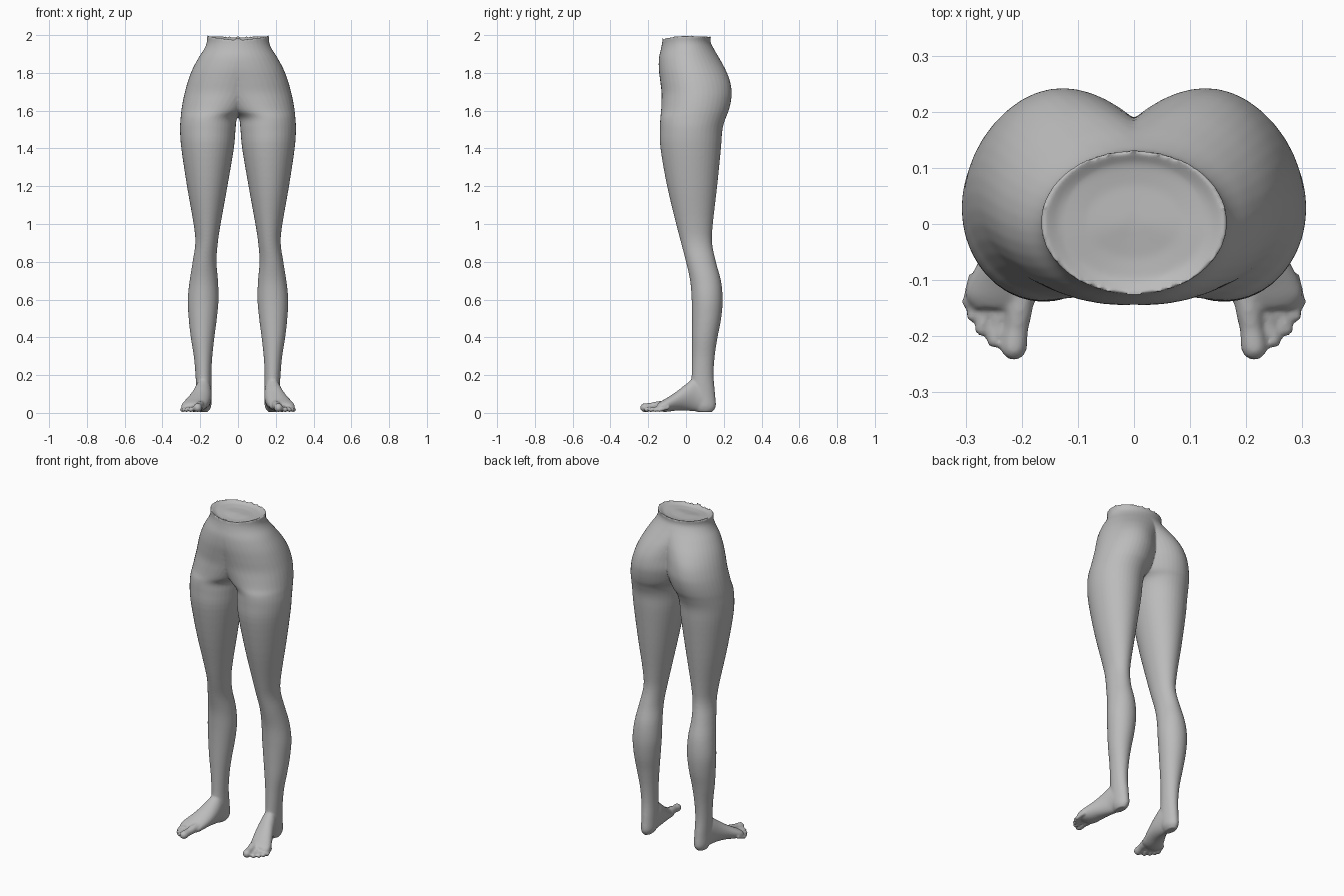
import bpy
import bmesh
from math import cos, sin, pi, sqrt
from mathutils import Vector

old_cube = bpy.data.objects.get("Cube")
if old_cube:
    bpy.data.objects.remove(old_cube, do_unlink=True)

SIDES = 40

# Leg sections from heel to upper thigh: height, inner x, outer x, front y, back y
LEG = [
    (.005, .16, .205, .06, .14), (.035, .142, .217, .04, .158),
    (.1, .14, .22, .025, .154), (.2, .141, .225, .03, .146),
    (.3, .136, .234, .032, .152), (.4, .125, .25, .032, .167),
    (.5, .112, .261, .032, .186), (.6, .103, .266, .03, .194),
    (.7, .106, .256, .022, .185), (.8, .114, .24, .0, .158),
    (.9, .107, .226, -.026, .138), (1.0, .092, .235, -.052, .142),
    (1.2, .056, .27, -.1, .165), (1.4, .022, .3, -.135, .185),
    (1.5, .013, .307, -.138, .193),
]
# Hip sections: height, inner x at front, inner x at back, outer x, front y, back y
HIPS = [
    (1.56, .004, .004, .304, -.136, .21), (1.6, -.06, -.012, .3, -.132, .226),
    (1.65, -.11, -.022, .292, -.13, .238), (1.7, -.15, -.03, .281, -.13, .242),
    (1.76, -.17, -.04, .264, -.137, .232), (1.82, -.19, -.075, .241, -.144, .208),
    (1.88, -.19, -.13, .209, -.143, .175), (1.93, -.175, -.165, .177, -.132, .146),
    (1.965, -.165, -.165, .165, -.126, .13), (2.0, -.168, -.168, .168, -.127, .134),
]
# Foot sections from heel to ball: y, inner x, outer x, sole z, top z
FOOT = [
    (.14, .16, .2, .03, .09), (.1, .143, .217, .006, .15),
    (.05, .139, .226, .008, .185), (.0, .14, .244, .012, .152),
    (-.05, .148, .268, .012, .113), (-.1, .162, .294, .006, .08),
    (-.13, .17, .3, .007, .063), (-.15, .185, .285, .014, .05),
]
# Toes: base x, base y, tip x, tip y, radius
TOES = [
    (.198, -.11, .214, -.219, .0235), (.229, -.12, .249, -.208, .0135),
    (.25, -.11, .272, -.187, .0125), (.268, -.1, .288, -.163, .012),
    (.283, -.09, .296, -.139, .0115),
]


def smooth_rows(rows, steps):
    """Spline through rows of section values."""
    out = []
    for i in range(len(rows) - 1):
        window = [rows[max(i - 1, 0)], rows[i], rows[i + 1], rows[min(i + 2, len(rows) - 1)]]
        for k in range(steps):
            t = k / steps
            out.append([b + t / 2 * (c - a + t * (2 * a - 5 * b + 4 * c - d
                        + t * (3 * (b - c) + d - a))) for a, b, c, d in zip(*window)])
    return out + [list(rows[-1])]


def circle():
    return [(cos(2 * pi * i / SIDES), sin(2 * pi * i / SIDES)) for i in range(SIDES)]


def loft(bm, rings):
    """Skin a closed tube over a list of rings."""
    loops = [[bm.verts.new(p) for p in ring] for ring in rings]
    for low, high in zip(loops, loops[1:]):
        for i in range(SIDES):
            j = (i + 1) % SIDES
            bm.faces.new((low[i], low[j], high[j], high[i]))
    bm.faces.new(loops[0][::-1])
    bm.faces.new(loops[-1])


def body_ring(row):
    """Section with its own inner reach at the front and at the back."""
    z, in_front, in_back, outer, front, back = row
    ring = []
    for c, s in circle():
        inner = in_front + (in_back - in_front) * (1 + s) / 2
        x = (inner + outer) / 2 + c * (outer - inner) / 2
        y = (front + back) / 2 + s * (back - front) / 2
        ring.append(Vector((x, y, z)))
    return ring


def foot_ring(row):
    y, inner, outer, sole, top = row
    return [Vector(((inner + outer) / 2 + c * (outer - inner) / 2, y,
                    (sole + top) / 2 + s * (top - sole) / 2)) for c, s in circle()]


def toe_rings(x0, y0, x1, y1, r):
    """Tapered toe with a rounded tip pad."""
    base, tip = Vector((x0, y0, r + .02)), Vector((x1, y1, r + .004))
    along = (tip - base).normalized()
    side = along.cross(Vector((0, 0, 1))).normalized()
    up = side.cross(along)
    stations = [(base, r), (base.lerp(tip, .4), r), (base.lerp(tip, .7), r * .88), (tip, r)]
    stations += [(tip + along * r * t, r * sqrt(1 - t * t)) for t in (.4, .7, .9, .98)]
    return [[p + side * c * w + up * s * w for c, s in circle()] for p, w in stations]


bm = bmesh.new()

# Leg and hip half, ending in a dished waist
rows = [(z, i, i, o, f, b) for z, i, o, f, b in LEG] + HIPS
rings = [body_ring(row) for row in smooth_rows(rows, 4)]
rim = rings[-1]
middle = Vector((0, .004, 2.0))
for p in rim:
    p.z -= .022 * max(0, -(p.y - middle.y) / .13) ** 2 + .006 * max(0, p.y / .13) ** 2
for scale, drop in ((.93, .006), (.8, .018), (.5, .026), (.1, .028)):
    rings.append([middle + (p - middle) * scale - Vector((0, 0, drop)) for p in rim])
loft(bm, rings)
bmesh.ops.bisect_plane(bm, geom=bm.verts[:] + bm.edges[:] + bm.faces[:], dist=.0001,
                       plane_co=(0, 0, 0), plane_no=(-1, 0, 0), clear_outer=True)

# Foot and toes
loft(bm, [foot_ring(row) for row in smooth_rows(FOOT, 4)])
for toe in TOES:
    loft(bm, toe_rings(*toe))
bmesh.ops.recalc_face_normals(bm, faces=bm.faces[:])

mesh = bpy.data.meshes.new("lower_body")
bm.to_mesh(mesh)
bm.free()
body = bpy.data.objects.new("lower_body", mesh)
bpy.context.collection.objects.link(body)

# One plain grey
grey = bpy.data.materials.new("plain_grey")
grey.use_nodes = True
colour = (.5, .5, .5, 1)
grey.diffuse_color = colour
grey.node_tree.nodes["Principled BSDF"].inputs["Base Color"].default_value = colour
mesh.materials.append(grey)

# Mirror the half, fuse the parts into one skin and soften the joins
mirror = body.modifiers.new("mirror", "MIRROR")
mirror.use_clip = True
mirror.merge_threshold = .001
skin = body.modifiers.new("fuse", "REMESH")
skin.mode = "VOXEL"
skin.voxel_size = .006
skin.use_smooth_shade = True
soften = body.modifiers.new("soften", "SMOOTH")
soften.factor = .5
soften.iterations = 5
